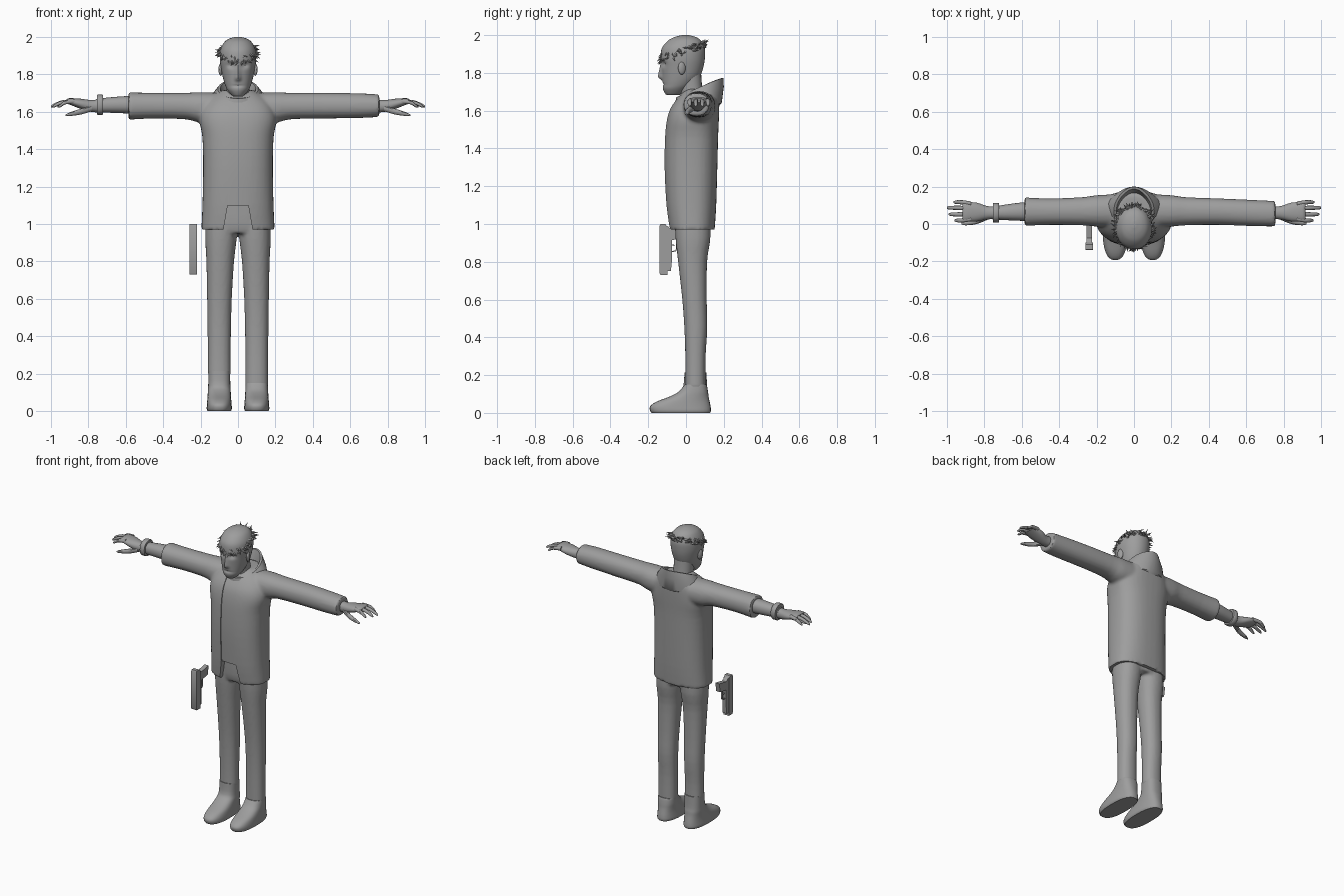
import bpy, bmesh, math, random
from mathutils import Vector, Matrix

if "Cube" in bpy.data.objects:
    bpy.data.objects.remove(bpy.data.objects["Cube"])

random.seed(4)
grey = bpy.data.materials.new("plain grey")
grey.diffuse_color = (0.34, 0.34, 0.34, 1)
grey.use_nodes = True
grey.node_tree.nodes["Principled BSDF"].inputs["Base Color"].default_value = grey.diffuse_color


def finish(bm, name):
    bmesh.ops.recalc_face_normals(bm, faces=bm.faces)
    me = bpy.data.meshes.new(name)
    bm.to_mesh(me)
    bm.free()
    me.materials.append(grey)
    ob = bpy.data.objects.new(name, me)
    bpy.context.collection.objects.link(ob)
    return ob


def spline(keys, steps):
    """Catmull-Rom interpolation through rows of numbers."""
    out = []
    for i in range(len(keys) - 1):
        p = [keys[max(0, min(len(keys) - 1, i + k))] for k in (-1, 0, 1, 2)]
        for s in range(steps):
            t = s / steps
            out.append([0.5 * (2*b + (c - a)*t + (2*a - 5*b + 4*c - d)*t*t
                               + (3*b - a - 3*c + d)*t**3) for a, b, c, d in zip(*p)])
    return out + [list(keys[-1])]


def bridge(bm, rings):
    for a, b in zip(rings, rings[1:]):
        for j in range(len(a)):
            k = (j + 1) % len(a)
            bm.faces.new((a[j], a[k], b[k], b[j]))


def loft(bm, axis, keys, side=1, steps=3, segs=24, n=2.2):
    """Closed body; each key is position on axis, two centres, two radii."""
    rings = []
    for p, c1, c2, r1, r2 in spline(keys, steps):
        ring = []
        for j in range(segs):
            a = math.tau * j / segs
            c, s = math.cos(a), math.sin(a)
            u = c1 + r1 * math.copysign(abs(c) ** (2 / n), c)
            v = c2 + r2 * math.copysign(abs(s) ** (2 / n), s)
            co = (side * p, u, v) if axis == 'x' else (side * u, v, p)
            ring.append(bm.verts.new(co))
        rings.append(ring)
    bridge(bm, rings)
    bm.faces.new(rings[0])
    bm.faces.new(rings[-1])


def depth(rows):
    """(z, half width, front y, back y) to loft keys."""
    return [(z, 0, (f + b) / 2, w, (b - f) / 2) for z, w, f, b in rows]


def part(name, axis, keys, **kw):
    bm = bmesh.new()
    loft(bm, axis, keys, **kw)
    return finish(bm, name)


def prism(name, pts, x0=None, x1=None, y0=None, y1=None):
    """Extrude a (y, z) outline along x or an (x, z) outline along y."""
    bm = bmesh.new()
    if x0 is not None:
        rings = [[bm.verts.new((x, a, b)) for a, b in pts] for x in (x0, x1)]
    else:
        rings = [[bm.verts.new((a, y, b)) for a, b in pts] for y in (y0, y1)]
    bridge(bm, rings)
    bm.faces.new(rings[0])
    bm.faces.new(rings[1])
    return finish(bm, name)


def fuse(ob, voxel, iterations):
    m = ob.modifiers.new("fuse", 'REMESH')
    m.mode, m.voxel_size, m.use_smooth_shade = 'VOXEL', voxel, True
    s = ob.modifiers.new("relax", 'SMOOTH')
    s.factor, s.iterations = 0.5, iterations


# Jacket: torso and both sleeves fused, the front opening cut out
torso = [(0.97, .196, -.09, .152), (1.1, .19, -.106, .16), (1.3, .186, -.116, .166),
         (1.46, .19, -.113, .17), (1.55, .205, -.103, .174), (1.61, .195, -.085, .176),
         (1.66, .165, -.052, .176), (1.70, .115, -.015, .17), (1.715, .08, .0, .15)]
sleeve = [(.08, .07, 1.615, .09, .085), (.2, .07, 1.622, .084, .082),
          (.28, .068, 1.63, .075, .071), (.45, .066, 1.632, .071, .069)]
bm = bmesh.new()
loft(bm, 'z', depth(torso), n=2.5, segs=40)
loft(bm, 'x', sleeve + [(.65, .058, 1.632, .07, .066), (.755, .055, 1.632, .068, .06)])
loft(bm, 'x', sleeve + [(.585, .066, 1.63, .076, .073)], side=-1)
jacket = finish(bm, "jacket")
fuse(jacket, 0.01, 4)
opening = prism("opening_cutter", [(-.09, .9), (.09, .9), (.055, 1.1), (.05, 1.72), (-.05, 1.72),
                                   (-.055, 1.1)], y0=-.3, y1=-.04)
opening.hide_render = True
cut = jacket.modifiers.new("opening", 'BOOLEAN')
cut.operation, cut.object, cut.solver = 'DIFFERENCE', opening, 'EXACT'

# Shirt just behind the jacket opening
part("shirt", 'z', depth([(z, w * .85, f + .006, .1) for z, w, f, b in torso[1:7]]),
     n=2.6, segs=40)

# Raised collar, higher at the back
bm = bmesh.new()
rings = []
for rx, ry, cy, z, tilt in ((.175, .115, .062, 1.6, .04), (.145, .122, .066, 1.68, .045),
                            (.108, .12, .067, 1.722, .052), (.095, .108, .067, 1.722, .05),
                            (.07, .08, .06, 1.65, .0), (.07, .08, .06, 1.6, .0)):
    rings.append([bm.verts.new((rx * math.cos(a), cy + ry * math.sin(a) + .012 * max(0, math.sin(a)) ** 6,
                                z + tilt * math.sin(a)))
                  for a in [math.tau * j / 40 for j in range(40)]])
bridge(bm, rings + [rings[0]])
finish(bm, "collar")

# Trousers: hips and two legs of different hem height
bm = bmesh.new()
loft(bm, 'z', depth([(.95, .165, -.05, .125), (1.0, .172, -.062, .13), (1.13, .165, -.066, .12)]), n=2.4)
for side, hem in ((1, .13), (-1, .19)):
    loft(bm, 'z', [(hem, .1, .05, .062, .054), (.3, .1, .05, .061, .054), (.45, .1, .052, .063, .061),
                   (.6, .099, .045, .066, .065), (.8, .095, .035, .074, .077),
                   (.92, .091, .037, .084, .092), (1.02, .086, .034, .085, .094)], side=side)
fuse(finish(bm, "trousers"), 0.009, 4)

# Shoes
for side, top in ((1, .15), (-1, .215)):
    rows = [(0, .062, -.182, .128), (.012, .067, -.19, .132), (.035, .066, -.19, .13),
            (.06, .064, -.155, .125), (.085, .062, -.09, .12), (.11, .061, -.042, .117),
            (.14, .059, -.015, .112), (top, .058, -.008, .108)]
    part("shoe", 'z', [(z, .1, c, w, d) for z, _, c, w, d in depth(rows)], side=side, n=2.5, segs=32)

# Hands with four fingers and a thumb
for side in (1, -1):
    bm = bmesh.new()
    loft(bm, 'x', [(.7, .06, 1.632, .034, .036), (.78, .06, 1.63, .035, .032),
                   (.84, .064, 1.642, .05, .027), (.9, .066, 1.655, .05, .017),
                   (.915, .066, 1.654, .045, .01)], side=side)
    for y, tip in ((.108, .965), (.083, 1.0), (.054, .99), (.027, .96)):
        f = y + (y - .066) * .2
        loft(bm, 'x', [(.87, y, 1.655, .012, .013), ((tip + .88) / 2, f, 1.65, .0115, .011),
                       (tip - .012, f, 1.632, .009, .009), (tip, f, 1.625, .004, .004)], side=side, segs=10)
    loft(bm, 'x', [(.78, .04, 1.618, .016, .016), (.84, .014, 1.6, .014, .016),
                   (.9, .004, 1.586, .011, .01), (.922, .002, 1.58, .004, .004)], side=side, segs=10)
    finish(bm, "hand")

# Bare forearm and wristband
part("forearm", 'x', [(.5, .065, 1.635, .05, .05), (.6, .066, 1.637, .049, .046),
                      (.73, .06, 1.634, .037, .038), (.76, .06, 1.632, .034, .034)], side=-1)
part("wristband", 'x', [(.72, .06, 1.637, .05, .051), (.724, .06, 1.637, .053, .054),
                        (.75, .06, 1.637, .053, .054), (.754, .06, 1.637, .05, .051)], side=-1, steps=1)

# Neck
part("neck", 'z', [(1.6, 0, .045, .068, .062), (1.7, 0, .028, .062, .06), (1.8, 0, .015, .064, .065)])

# Head, with eye sockets, nose and mouth pushed into the front
bm = bmesh.new()
loft(bm, 'z', depth([(1.682, .025, -.1, -.04), (1.69, .036, -.11, -.02), (1.715, .056, -.122, .01),
                     (1.74, .068, -.123, .04), (1.78, .08, -.126, .074), (1.83, .09, -.13, .092),
                     (1.88, .097, -.135, .1), (1.93, .094, -.128, .1), (1.97, .074, -.096, .08),
                     (1.99, .047, -.06, .052), (2.0, .012, -.02, .014)]), segs=64, steps=6, n=2.1)
for v in bm.verts:
    x, y, z = v.co
    if y < -.04:
        v.co.y += .016 * math.exp(-((abs(x) - .036) / .02) ** 2 - ((z - 1.848) / .014) ** 2)
        v.co.y += .006 * math.exp(-(x / .028) ** 2 - ((z - 1.738) / .006) ** 2)
        t = (1.86 - z) / .082
        if 0 < t < 1.25:
            rise = t if t < 1 else (1.25 - t) * 4
            v.co.y -= .024 * rise * math.exp(-(x / (.008 + .006 * t)) ** 2)
finish(bm, "head")

# Ears
for side in (1, -1):
    bm = bmesh.new()
    turn = Matrix.Translation((side * .092, -.022, 1.825)) @ Matrix.Rotation(side * .35, 4, 'Z')
    bmesh.ops.create_uvsphere(bm, u_segments=16, v_segments=10, radius=1,
                              matrix=turn @ Matrix.Diagonal((.011, .021, .034, 1)))
    finish(bm, "ear")

# Ring of spiky hair, drooping at the front and lifting at the back
bm = bmesh.new()
for i in range(84):
    a = math.tau * i / 84 + random.uniform(-.04, .04)
    c, s = math.cos(a), math.sin(a)
    pos = Vector((.09 * c, -.016 + .108 * s, 1.918 + .03 * s + random.uniform(-.018, .018)))
    aim = Vector((c * .7, s * .5, .35 * s - .25)) + Vector((-s, c, 0)) * random.uniform(-.9, .9)
    aim.z += random.uniform(-.25, .25)
    size = random.uniform(.03, .05)
    aim.normalize()
    place = Matrix.Translation(pos + aim * size * .4) @ aim.to_track_quat('Z', 'Y').to_matrix().to_4x4()
    bmesh.ops.create_cone(bm, cap_ends=True, segments=4, radius1=.009, radius2=.0005, depth=size, matrix=place)
finish(bm, "hair_spikes")

# Pistol hanging muzzle down beside the hip
prism("pistol_slide", [(-.135, .73), (-.098, .73), (-.098, .985), (-.11, 1.0), (-.135, 1.0), (-.14, .99),
                       (-.14, .74)], x0=-.258, x1=-.218)
prism("pistol_frame", [(-.1, .75), (-.08, .75), (-.075, .8), (-.075, .915), (-.01, .925), (0, .985),
                       (-.075, .972), (-.1, .99)], x0=-.253, x1=-.223)
prism("trigger", [(-.076, .893), (-.06, .889), (-.06, .884), (-.076, .886)], x0=-.241, x1=-.235)
guard = [(-.08, .85), (-.052, .855), (-.046, .87), (-.046, .92)]
for (y0, z0), (y1, z1) in zip(guard, guard[1:]):
    d = Vector((y1 - y0, z1 - z0)).normalized() * .006
    prism("trigger_guard", [(y0, z0), (y1, z1), (y1 - d.y, z1 + d.x), (y0 - d.y, z0 + d.x)],
          x0=-.244, x1=-.232)

# Bake modifiers, remove the cutter and smooth everything but the sharp edges
bpy.ops.object.select_all(action='SELECT')
bpy.context.view_layer.objects.active = jacket
bpy.ops.object.convert(target='MESH')
bpy.data.objects.remove(opening)
bpy.ops.object.select_all(action='SELECT')
bpy.ops.object.shade_smooth_by_angle(angle=math.radians(40))
